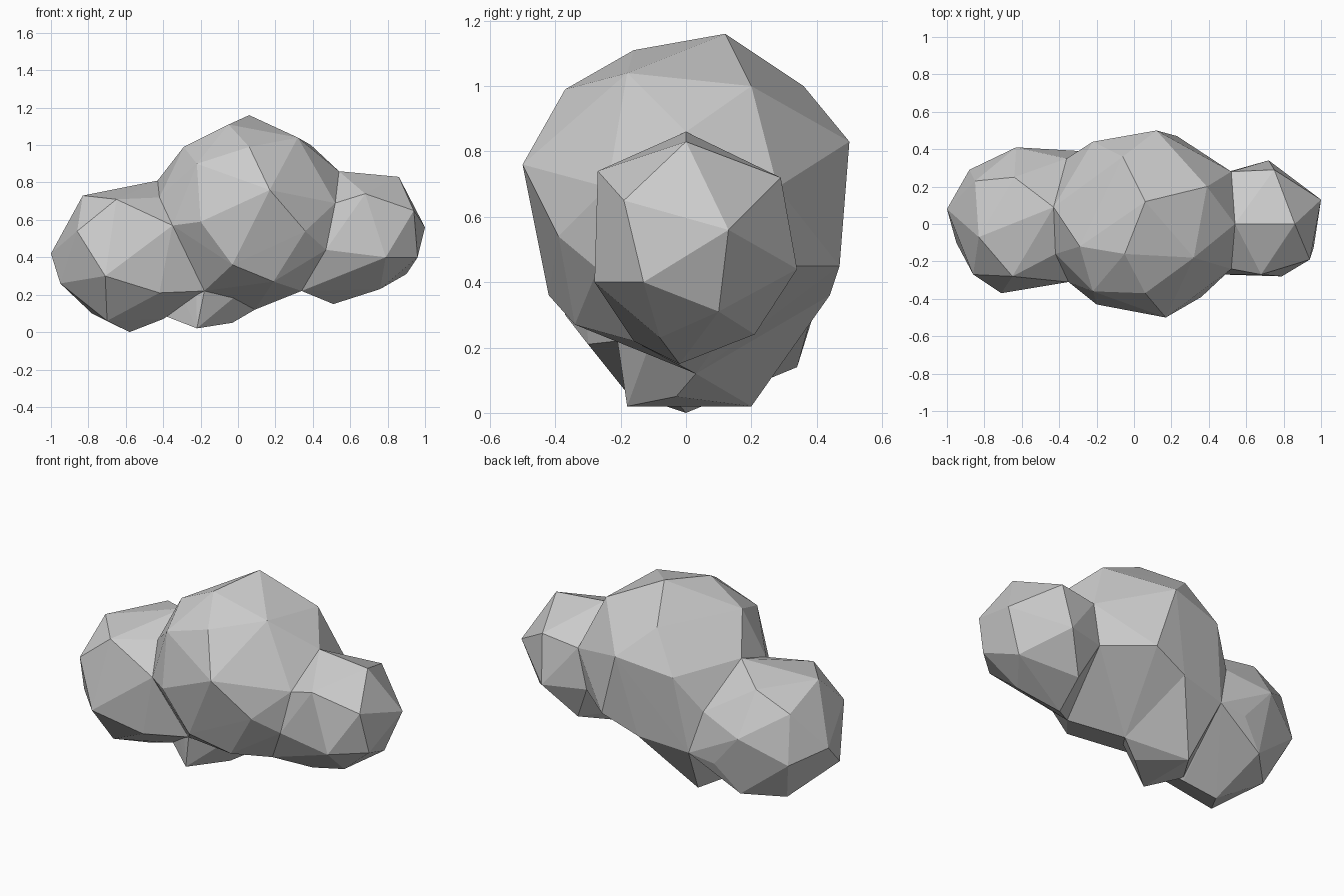
import bpy, bmesh
from mathutils import Vector


def puff(name, centre, radius, corners):
    """Faceted ball: hand-placed corners, filled up with regular ones elsewhere."""
    c = Vector(centre)
    bm = bmesh.new()
    bmesh.ops.create_icosphere(bm, subdivisions=1, radius=1)
    dirs = [v.co.normalized() for v in bm.verts]
    dirs += [f.calc_center_median().normalized() for f in bm.faces]
    bm.free()

    # Keep regular corners only where no hand-placed corner is near
    shaped = [Vector(p) for p in corners]
    free = [c + d * radius for d in dirs]
    free = [q for q in free
            if all((q - p).length > radius * 0.58 for p in shaped)]

    bm = bmesh.new()
    for p in shaped + free:
        bm.verts.new(p)
    bmesh.ops.convex_hull(bm, input=bm.verts[:])
    loose = [v for v in bm.verts if not v.link_faces]
    bmesh.ops.delete(bm, geom=loose, context='VERTS')
    bmesh.ops.recalc_face_normals(bm, faces=bm.faces[:])
    mesh = bpy.data.meshes.new(name)
    bm.to_mesh(mesh)
    bm.free()
    obj = bpy.data.objects.new(name, mesh)
    bpy.context.collection.objects.link(obj)
    return obj


# Corners shared where neighbouring puffs grow together
left_seam = [(-0.43, 0.09, 0.81), (-0.42, -0.16, 0.72), (-0.35, -0.31, 0.57),
             (-0.36, 0.35, 0.57), (-0.29, 0.39, 0.32), (-0.18, -0.21, 0.22)]
right_seam = [(0.54, 0.00, 0.86), (0.52, 0.28, 0.69), (0.52, -0.24, 0.69),
              (0.47, -0.27, 0.44), (0.34, -0.16, 0.22), (0.47, 0.27, 0.45)]
under_seam = [(0.09, 0.03, 0.12), (-0.18, -0.21, 0.22), (-0.29, 0.39, 0.32)]

# Large middle puff
puff("middle_puff", (0.05, 0, 0.65), 0.48, left_seam + right_seam + [
    (0.06, 0.12, 1.16), (-0.05, -0.16, 1.11), (-0.29, -0.12, 0.99),
    (0.39, 0.20, 1.00), (0.32, -0.18, 1.04), (0.17, -0.50, 0.76),
    (-0.20, -0.43, 0.59), (0.12, 0.50, 0.83), (-0.06, 0.36, 1.00),
    (-0.22, 0.44, 0.77), (0.36, -0.39, 0.54), (-0.03, -0.42, 0.36),
    (0.19, -0.34, 0.27), (0.06, -0.37, 0.99), (-0.22, -0.36, 0.90),
    (0.23, 0.47, 0.45), (0.01, 0.44, 0.36), (0.09, 0.03, 0.12)])

# Left puff
puff("left_puff", (-0.59, 0.02, 0.41), 0.39, left_seam + [
    (-1.00, 0.08, 0.42), (-0.85, 0.23, 0.64), (-0.64, 0.25, 0.74),
    (-0.65, -0.28, 0.71), (-0.86, -0.27, 0.54), (-0.83, -0.07, 0.73),
    (-0.71, -0.37, 0.30), (-0.95, -0.10, 0.26), (-0.63, 0.41, 0.50),
    (-0.58, 0.00, 0.00), (-0.70, -0.18, 0.06), (-0.42, -0.30, 0.21),
    (-0.46, 0.39, 0.30), (-0.88, 0.29, 0.36), (-0.60, 0.34, 0.14),
    (-0.40, -0.06, 0.07)])

# Right puff
puff("right_puff", (0.67, 0.02, 0.50), 0.30, right_seam + [
    (0.86, 0.00, 0.83), (1.00, 0.13, 0.56), (0.94, -0.19, 0.65),
    (0.68, -0.27, 0.74), (0.79, -0.28, 0.40), (0.96, -0.13, 0.40),
    (0.90, 0.10, 0.31), (0.75, 0.29, 0.72), (0.72, 0.34, 0.44),
    (0.76, -0.08, 0.23), (0.51, -0.02, 0.15), (0.57, 0.21, 0.24)])

# Small puff underneath
puff("under_puff", (-0.15, 0.02, 0.33), 0.24, under_seam + [
    (-0.22, 0.20, 0.02), (-0.22, -0.18, 0.02), (-0.03, -0.03, 0.05),
    (-0.40, -0.06, 0.09), (0.01, 0.44, 0.36)])
